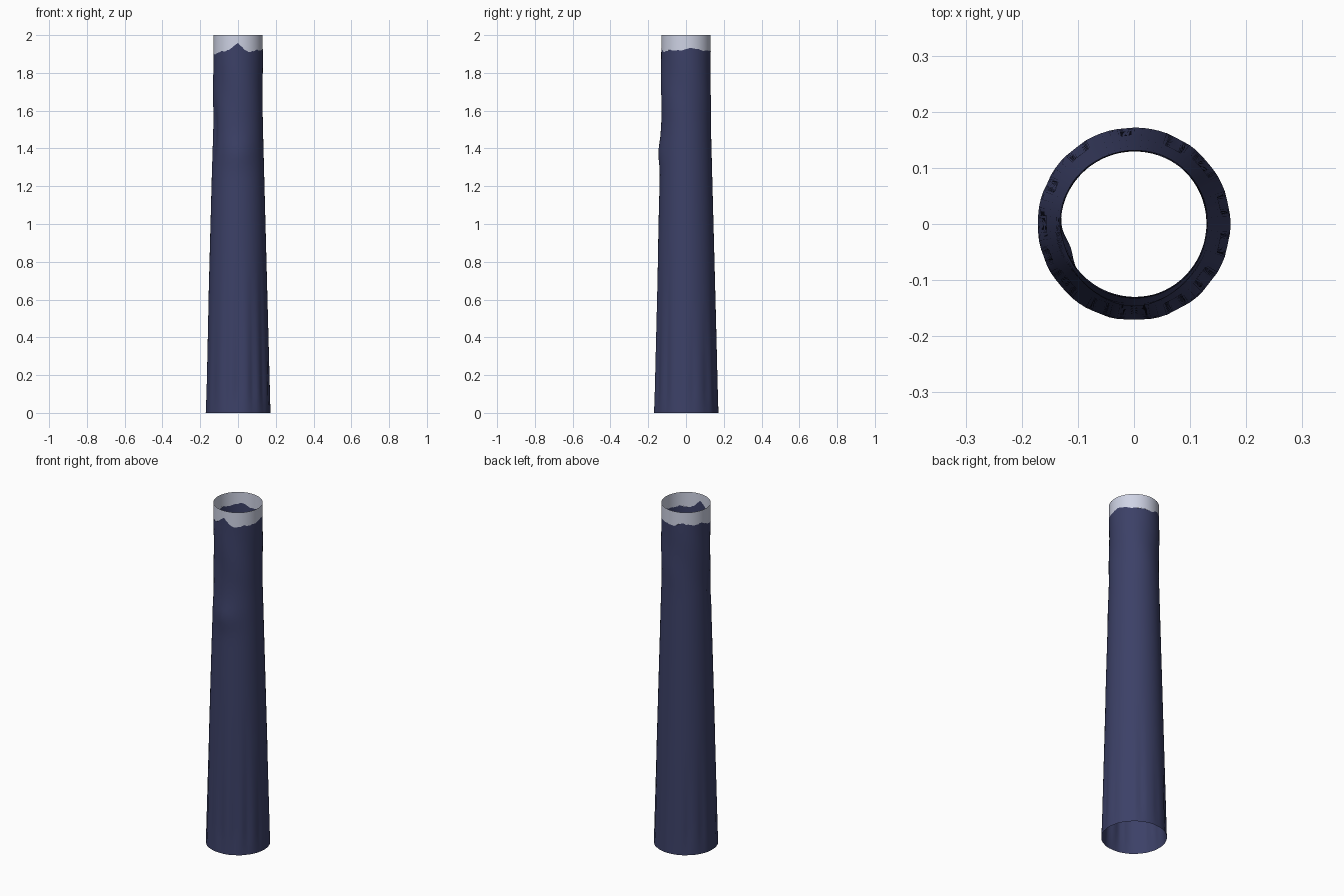
import bpy, math, random

if "Cube" in bpy.data.objects:
    bpy.data.objects.remove(bpy.data.objects["Cube"])

random.seed(4)
N = 72  # columns around the tube


def material(name, rgb):
    m = bpy.data.materials.new(name)
    m.diffuse_color = (*rgb, 1)
    m.use_nodes = True
    m.node_tree.nodes["Principled BSDF"].inputs["Base Color"].default_value = m.diffuse_color
    return m


navy = material("navy cloth", (0.045, 0.052, 0.135))
pale = material("pale grey", (0.62, 0.65, 0.78))


def gap(a, b):
    """Smallest angle between two directions."""
    return abs((a - b + math.pi) % (2 * math.pi) - math.pi)


# folds: angle in degrees, half width, depth, height where they fade out
FOLDS = [(-140, 9, .006, .7), (-112, 7, .005, .9), (-90, 11, .009, 1.0), (-62, 8, .008, .8),
         (-38, 8, .008, .9), (-12, 7, .006, .6), (12, 6, .005, .6), (40, 8, .006, .6),
         (62, 7, .006, .8), (95, 6, .004, .5), (128, 8, .007, .6), (155, 6, .006, .7),
         (180, 7, .006, .6), (-160, 6, .005, .5)]


def radius(a, z):
    r = 0.172 - 0.041 * min(z / 1.55, 1)
    for deg, w, depth, top in FOLDS:
        d = gap(a, math.radians(deg)) / math.radians(w)
        if d < 1 and z < top:
            # shallow at the hem, deepest a little above it
            r -= depth * math.cos(d * math.pi / 2) * (1 - z / top) * min(1, 0.2 + z / 0.15)
    # soft bulge on the front, dent on the left, slight wobble near the top
    r += 0.011 * math.exp(-(gap(a, -math.pi / 2) / .6) ** 2 - ((z - 1.38) / .07) ** 2)
    r -= 0.012 * math.exp(-(gap(a, math.radians(-160)) / .25) ** 2 - ((z - 1.5) / .15) ** 2)
    if 1.5 < z < 1.95:
        r += 0.002 * math.sin(3 * a + 14 * z) * math.sin((z - 1.5) / .45 * math.pi)
    return r


# torn line between cloth and pale band
edge = []
for i in range(N):
    a = 2 * math.pi * i / N
    z = 1.922 + 0.007 * math.sin(3 * a + 1) + 0.005 * math.sin(7 * a) + random.uniform(-.004, .004)
    z += 0.024 * math.exp(-(gap(a, -math.pi / 2) / .22) ** 2)
    z -= 0.018 * math.exp(-(gap(a, math.radians(-150)) / .5) ** 2)
    edge.append(z)


def tube(name, rings, mat):
    """rings: list of functions giving (radius, z) for a column."""
    verts, faces = [], []
    for f in rings:
        for i in range(N):
            a = 2 * math.pi * i / N
            r, z = f(i, a)
            verts.append((r * math.cos(a), r * math.sin(a), z))
    for k in range(len(rings) - 1):
        for i in range(N):
            j = (i + 1) % N
            faces.append((k * N + i, k * N + j, (k + 1) * N + j, (k + 1) * N + i))
    me = bpy.data.meshes.new(name)
    me.from_pydata(verts, [], faces)
    me.materials.append(mat)
    me.shade_smooth()
    ob = bpy.data.objects.new(name, me)
    bpy.context.collection.objects.link(ob)
    return ob


def cloth_ring(t):
    def f(i, a):
        z = edge[i] * t
        return radius(a, z), z
    return f


def band_ring(t):
    def f(i, a):
        z = edge[i] + (2 - edge[i]) * t
        return 0.131, z
    return f


# open cloth sleeve, then the pale band at its mouth
tube("cloth_sleeve", [cloth_ring(k / 48) for k in range(49)], navy)
tube("top_band", [band_ring(k / 3) for k in range(4)], pale)
